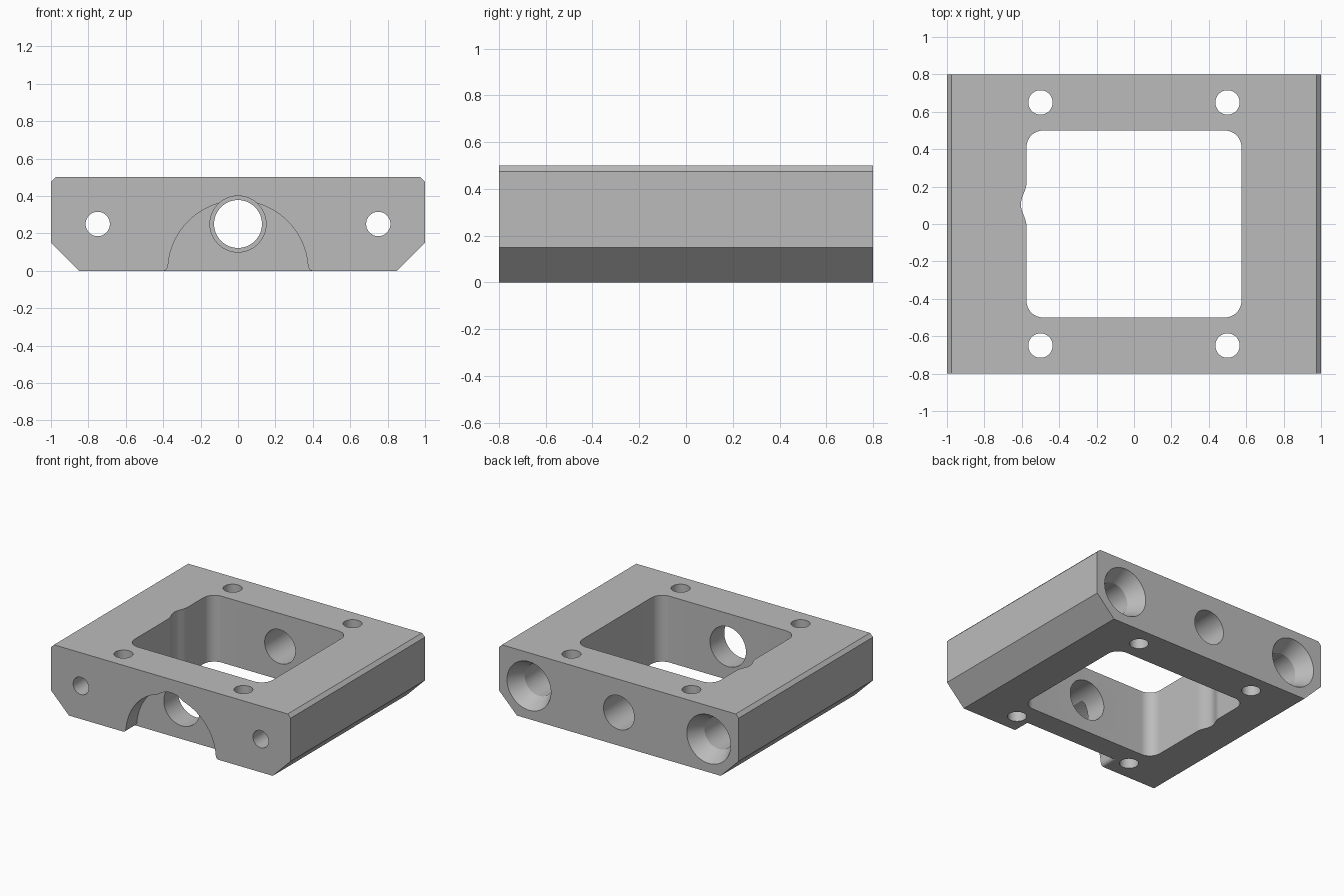
import bpy, bmesh
from math import sin, cos, pi, radians

cube = bpy.data.objects.get("Cube")
if cube:
    bpy.data.objects.remove(cube, do_unlink=True)

grey = bpy.data.materials.new("plain grey")
grey.use_nodes = True
colour = (0.5, 0.5, 0.5, 1)
grey.diffuse_color = colour
grey.node_tree.nodes["Principled BSDF"].inputs["Base Color"].default_value = colour


def loft(name, rings):
    """Closed solid through rings that share the same point count."""
    bm = bmesh.new()
    loops = [[bm.verts.new(p) for p in ring] for ring in rings]
    for a, b in zip(loops, loops[1:]):
        for i in range(len(a)):
            j = (i + 1) % len(a)
            bm.faces.new((a[i], a[j], b[j], b[i]))
    bm.faces.new(loops[0])
    bm.faces.new(loops[-1])
    bmesh.ops.recalc_face_normals(bm, faces=bm.faces)
    mesh = bpy.data.meshes.new(name)
    bm.to_mesh(mesh)
    bm.free()
    obj = bpy.data.objects.new(name, mesh)
    bpy.context.collection.objects.link(obj)
    mesh.materials.append(grey)
    return obj


def along_y(name, outline, y0, y1):
    return loft(name, [[(x, y, z) for x, z in outline] for y in (y0, y1)])


def along_z(name, outline, z0, z1):
    return loft(name, [[(x, y, z) for x, y in outline] for z in (z0, z1)])


def circle(cx, cy, r, n=64):
    return [(cx + r * cos(2 * pi * i / n), cy + r * sin(2 * pi * i / n)) for i in range(n)]


def turned_y(name, x, z, steps):
    """Round solid along y from (y, radius) steps."""
    return loft(name, [[(px, y, pz) for px, pz in circle(x, z, r)] for y, r in steps])


# Body: block with chamfered top and bottom edges
half = [(0.85, 0), (1, 0.15), (1, 0.475), (0.975, 0.5)]
body = along_y("frame_block", half + [(-x, z) for x, z in reversed(half)], -0.8, 0.8)
cutters = []

# Central window: rounded corners and a shallow relief in one side wall
W, D, R = 0.575, 0.5, 0.09
window = []
for sx, sy, start in ((1, 1, 0), (-1, 1, 90), (-1, -1, 180), (1, -1, 270)):
    for i in range(13):
        a = radians(start + i * 7.5)
        window.append((sx * (W - R) + R * cos(a), sy * (D - R) + R * sin(a)))
    if start == 90:
        for i in range(21):
            t = i / 10 - 1
            window.append((-W - 0.015 * (1 + cos(pi * t)), 0.105 - 0.115 * t))
cutters.append(along_z("window_cutter", window, -0.2, 0.7))

# Vertical bolt holes
for x in (-0.5, 0.5):
    for y in (-0.65, 0.65):
        cutters.append(along_z("bolt_hole_cutter", circle(x, y, 0.065), -0.2, 0.7))

# Arched recess in the front, with eased lower corners
flare = [(0.395, -0.1), (0.395, 0), (0.386, 0.004), (0.379, 0.012)]
arc = [(0.375 * cos(radians(a)), 0.375 * sin(radians(a))) for a in range(4, 177, 4)]
arch = flare + arc + [(-x, z) for x, z in reversed(flare)]
cutters.append(along_y("arch_cutter", arch, -1, -0.67))

# Central bore: wider through the front wall than the back wall
cutters.append(turned_y("front_bore_cutter", 0, 0.25, [(-1, 0.15), (0, 0.15)]))
cutters.append(turned_y("back_bore_cutter", 0, 0.25, [(-0.1, 0.128), (1, 0.128)]))

# Long side bores, countersunk and widened from the back
for x in (-0.75, 0.75):
    cutters.append(turned_y("side_bore_cutter", x, 0.25, [
        (-1, 0.065), (0, 0.065), (0.02, 0.12), (0.68, 0.12), (0.8, 0.183), (0.9, 0.183)]))

# Cut everything, keep the result and drop the cutters
for cutter in cutters:
    cutter.hide_render = True
    mod = body.modifiers.new("cut", "BOOLEAN")
    mod.operation = "DIFFERENCE"
    mod.solver = "EXACT"
    mod.object = cutter
bpy.context.view_layer.update()
result = bpy.data.meshes.new_from_object(body.evaluated_get(bpy.context.evaluated_depsgraph_get()))
body.modifiers.clear()
body.data = result
for cutter in cutters:
    bpy.data.objects.remove(cutter, do_unlink=True)

body.data.materials.clear()
body.data.materials.append(grey)
for poly in body.data.polygons:
    poly.material_index = 0
for other in bpy.context.selected_objects:
    other.select_set(False)
body.select_set(True)
bpy.context.view_layer.objects.active = body
bpy.ops.object.shade_smooth_by_angle(angle=radians(25))
